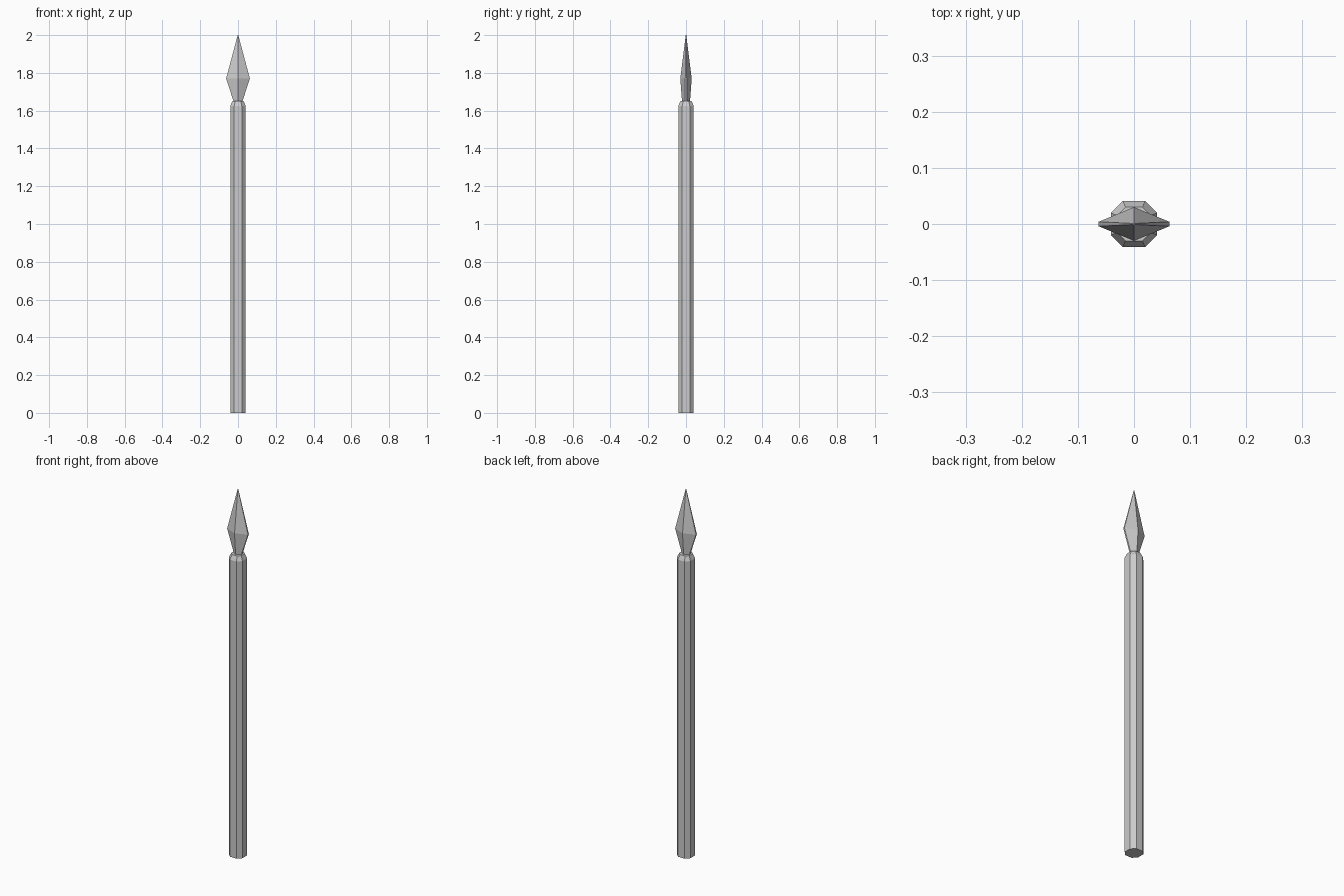
import bpy, bmesh

if "Cube" in bpy.data.objects:
    bpy.data.objects.remove(bpy.data.objects["Cube"])


def loft(name, rings):
    """Skin a stack of matching rings; cap both ends."""
    bm = bmesh.new()
    loops = [[bm.verts.new(p) for p in ring] for ring in rings]
    for a, b in zip(loops, loops[1:]):
        for i in range(len(a)):
            j = (i + 1) % len(a)
            bm.faces.new((a[i], a[j], b[j], b[i]))
    bm.faces.new(loops[0][::-1])
    bm.faces.new(loops[-1])
    bmesh.ops.remove_doubles(bm, verts=bm.verts, dist=1e-5)
    bmesh.ops.recalc_face_normals(bm, faces=bm.faces)
    mesh = bpy.data.meshes.new(name)
    bm.to_mesh(mesh)
    bm.free()
    obj = bpy.data.objects.new(name, mesh)
    bpy.context.collection.objects.link(obj)
    return obj


def octagon(r, h, z):
    return [(r, -h, z), (r, h, z), (h, r, z), (-h, r, z),
            (-r, h, z), (-r, -h, z), (-h, -r, z), (h, -r, z)]


def blade(x, y, edge, z):
    return [(x, -edge, z), (x, edge, z), (0, y, z),
            (-x, edge, z), (-x, -edge, z), (0, -y, z)]


# Eight-sided shaft with a chamfered top
loft("shaft", [octagon(0.041, 0.02, 0), octagon(0.041, 0.02, 1.625),
               octagon(0.03, 0.015, 1.65)])

# Flattened diamond spearhead with a centre ridge and thin blunt edges
loft("spearhead", [blade(0.022, 0.021, 0.004, 1.645),
                   blade(0.063, 0.03, 0.004, 1.77),
                   blade(0.0015, 0.0015, 0.001, 2.0)])
